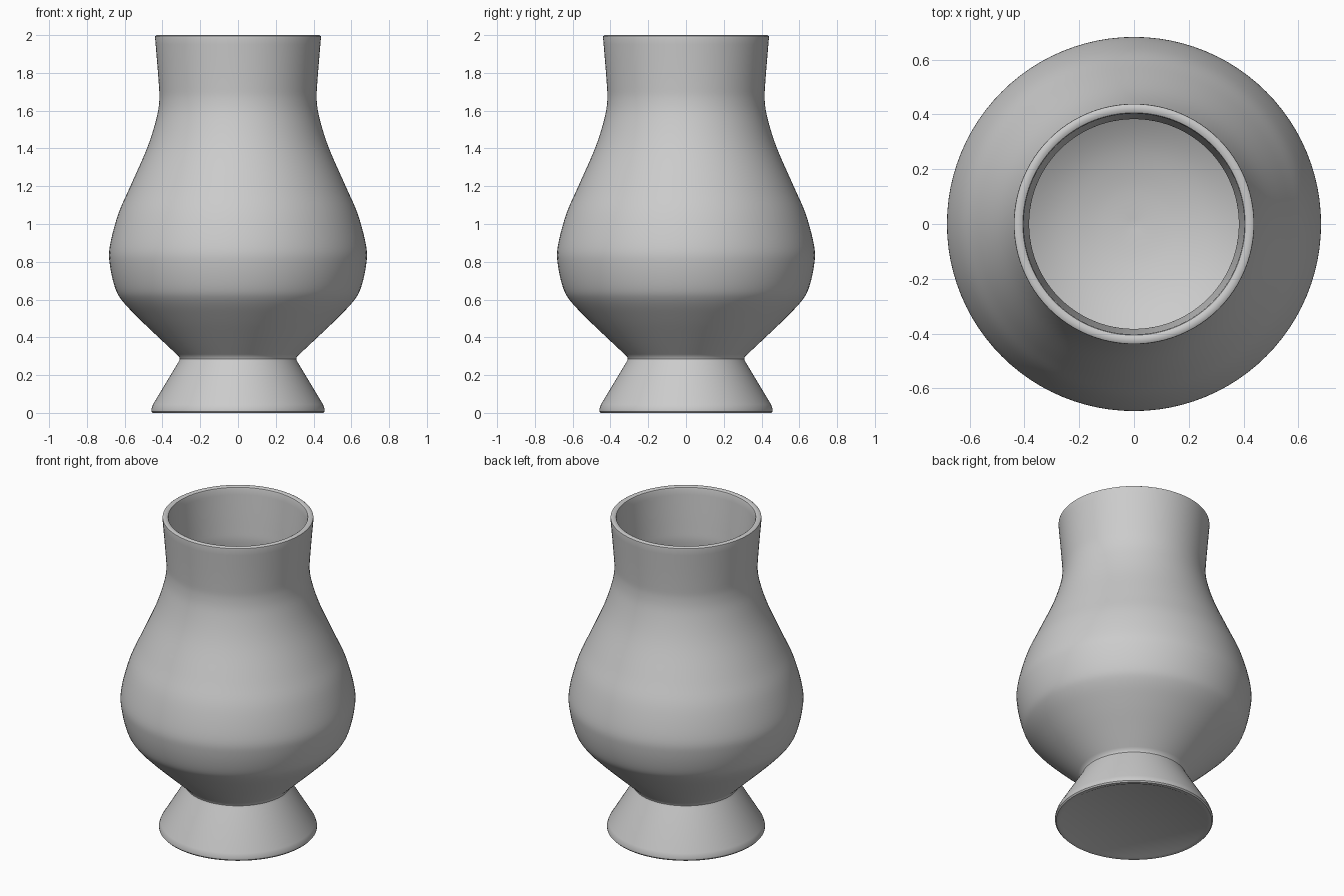
import bpy, math

if "Cube" in bpy.data.objects:
    bpy.data.objects.remove(bpy.data.objects["Cube"])

SEGS = 96


def smooth_path(pts, steps=5):
    """Catmull-Rom curve through the (radius, height) points."""
    p = [pts[0]] + pts + [pts[-1]]
    out = []
    for i in range(1, len(p) - 2):
        for s in range(steps):
            t = s / steps
            out.append(tuple(
                0.5 * (2 * b + (c - a) * t + (2 * a - 5 * b + 4 * c - d) * t ** 2
                       + (3 * b - a - 3 * c + d) * t ** 3)
                for a, b, c, d in zip(p[i - 1], p[i], p[i + 1], p[i + 2])))
    return out + [pts[-1]]


def lathe(name, profile):
    """Revolve a profile whose two ends lie on the z axis."""
    verts = [(0, 0, profile[0][1]), (0, 0, profile[-1][1])]
    rings = profile[1:-1]
    for r, z in rings:
        for k in range(SEGS):
            a = 2 * math.pi * k / SEGS
            verts.append((r * math.cos(a), r * math.sin(a), z))
    faces = []
    last = 2 + (len(rings) - 1) * SEGS
    for k in range(SEGS):
        n = (k + 1) % SEGS
        faces.append((0, 2 + n, 2 + k))
        faces.append((1, last + k, last + n))
        for j in range(len(rings) - 1):
            a, b = 2 + j * SEGS, 2 + (j + 1) * SEGS
            faces.append((a + k, a + n, b + n, b + k))
    mesh = bpy.data.meshes.new(name)
    mesh.from_pydata(verts, [], faces)
    obj = bpy.data.objects.new(name, mesh)
    bpy.context.collection.objects.link(obj)
    bpy.context.view_layer.objects.active = obj
    obj.select_set(True)
    bpy.ops.object.shade_smooth_by_angle(angle=math.radians(40))
    return obj


# Flared solid foot
foot = [(0, 0.005), (0.42, 0.005), (0.43, 0.0), (0.452, 0.0), (0.459, 0.008),
        (0.459, 0.02), (0.45, 0.045), (0.315, 0.27), (0.308, 0.285)]

# Outside of the bowl and neck
outer = smooth_path([(0.312, 0.298), (0.41, 0.39), (0.52, 0.495), (0.61, 0.59),
                     (0.65, 0.66), (0.678, 0.78), (0.679, 0.88), (0.635, 1.05),
                     (0.57, 1.2), (0.482, 1.4), (0.434, 1.55), (0.417, 1.65),
                     (0.42, 1.75), (0.439, 1.985)])

# Rounded lip
rim = [(0.438, 1.995), (0.43, 2.0), (0.415, 2.0), (0.406, 1.995)]

# Inside wall down to the rounded bowl floor
inner = smooth_path([(0.403, 1.985), (0.387, 1.75), (0.384, 1.65), (0.402, 1.54),
                     (0.45, 1.39), (0.54, 1.19), (0.603, 1.04), (0.646, 0.88),
                     (0.645, 0.79), (0.615, 0.68), (0.55, 0.585), (0.44, 0.48),
                     (0.3, 0.395), (0.15, 0.35), (0, 0.335)])

lathe("tasting_glass", foot + outer + rim + inner)
